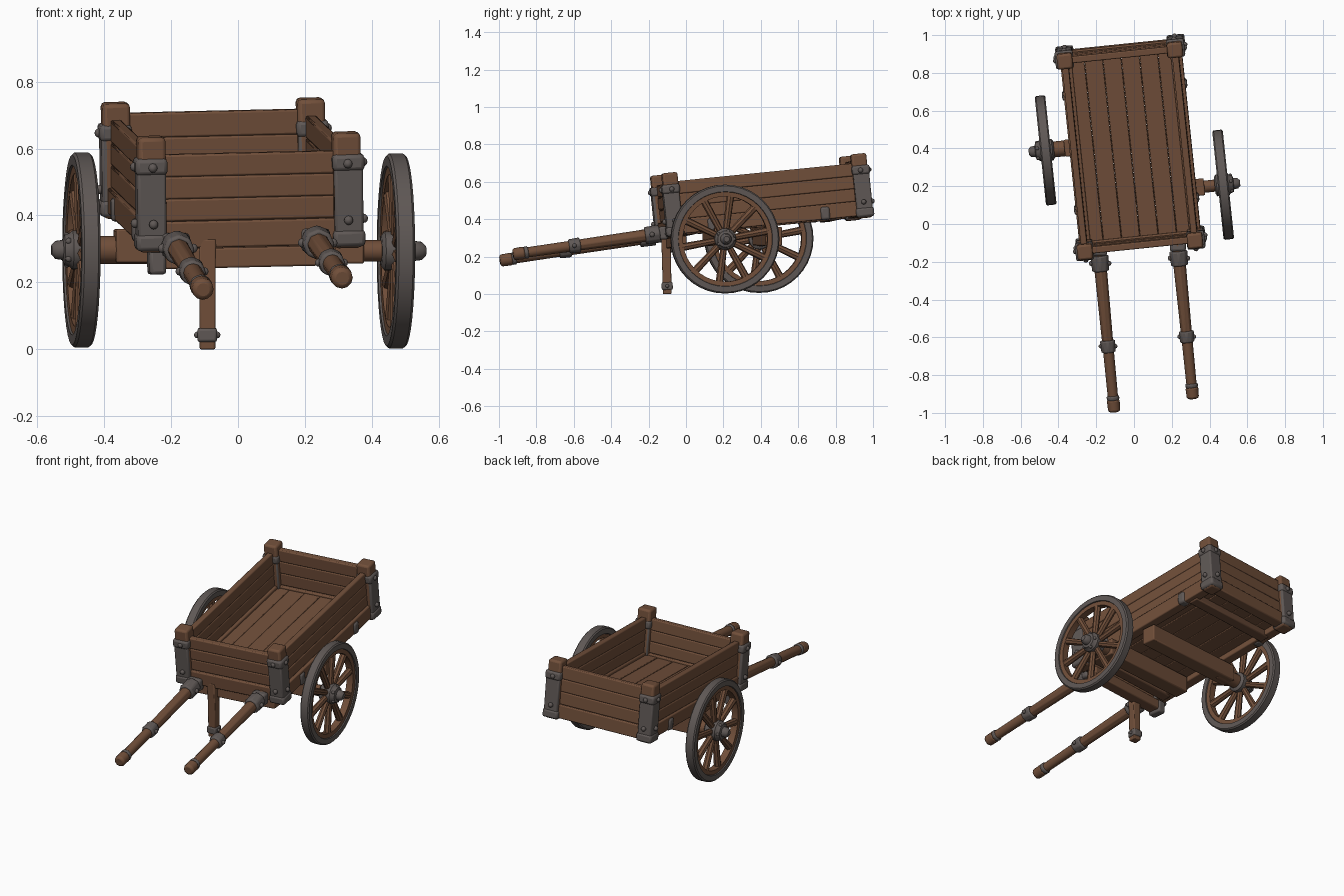
import bpy, bmesh, math, random
from mathutils import Matrix, Vector

if "Cube" in bpy.data.objects:
    bpy.data.objects.remove(bpy.data.objects["Cube"])

random.seed(4)
R = math.radians


def material(name, col):
    m = bpy.data.materials.new(name)
    m.diffuse_color = (*col, 1)
    m.use_nodes = True
    m.node_tree.nodes["Principled BSDF"].inputs["Base Color"].default_value = m.diffuse_color
    return m


WOOD = material("brown_wood", (0.165, 0.078, 0.042))
DARK = material("dark_wood", (0.135, 0.065, 0.036))
IRON = material("grey_iron", (0.115, 0.098, 0.092))

YAW = Matrix.Rotation(R(6), 4, 'Z')
# Cart body frame: turned, pitched up at the back, slightly rolled
BED = (Matrix.Translation((-0.018, 0.42, 0.345)) @ YAW
       @ Matrix.Rotation(R(5.7), 4, 'X') @ Matrix.Rotation(R(-1.3), 4, 'Y'))


def finish(name, bm, mat, mx, bevel=0.0):
    bmesh.ops.recalc_face_normals(bm, faces=bm.faces)
    me = bpy.data.meshes.new(name)
    bm.to_mesh(me)
    bm.free()
    ob = bpy.data.objects.new(name, me)
    bpy.context.collection.objects.link(ob)
    me.materials.append(mat)
    ob.matrix_world = mx
    if bevel:
        b = ob.modifiers.new("bevel", 'BEVEL')
        b.width, b.segments = bevel, 2
    bpy.ops.object.select_all(action='DESELECT')
    ob.select_set(True)
    bpy.context.view_layer.objects.active = ob
    bpy.ops.object.shade_smooth_by_angle(angle=R(40))
    return ob


def box(name, c, s, mat, mx=BED, bevel=0.006):
    bm = bmesh.new()
    bmesh.ops.create_cube(bm, size=1)
    bmesh.ops.scale(bm, vec=s, verts=bm.verts)
    bmesh.ops.translate(bm, vec=c, verts=bm.verts)
    return finish(name, bm, mat, mx, bevel)


def rod(name, p, q, r0, r1, mat, mx=Matrix(), sides=12, bevel=0.005):
    p, q = Vector(p), Vector(q)
    bm = bmesh.new()
    bmesh.ops.create_cone(bm, cap_ends=True, segments=sides, radius1=r0, radius2=r1, depth=(q - p).length)
    if sides == 4:
        bmesh.ops.rotate(bm, matrix=Matrix.Rotation(R(45), 3, 'Z'), verts=bm.verts)
    rot = (q - p).to_track_quat('Z', 'Y').to_matrix().to_4x4()
    bmesh.ops.transform(bm, matrix=Matrix.Translation((p + q) / 2) @ rot, verts=bm.verts)
    return finish(name, bm, mat, mx, bevel)


def lathe(name, prof, mat, mx, closed=False, n=40):
    """Revolve (radius, x) points about the x axis."""
    bm = bmesh.new()
    rings = [[bm.verts.new((x, r * math.cos(2 * math.pi * i / n), r * math.sin(2 * math.pi * i / n)))
              for i in range(n)] for r, x in prof]
    for a in range(len(prof) if closed else len(prof) - 1):
        u, v = rings[a], rings[(a + 1) % len(prof)]
        for i in range(n):
            j = (i + 1) % n
            bm.faces.new((u[i], u[j], v[j], v[i]))
    if not closed:
        bm.faces.new(rings[0])
        bm.faces.new(rings[-1])
    return finish(name, bm, mat, mx)


def bolt(c, mx=BED, r=0.014):
    bm = bmesh.new()
    bmesh.ops.create_uvsphere(bm, u_segments=10, v_segments=6, radius=r)
    bmesh.ops.translate(bm, vec=c, verts=bm.verts)
    finish("bolt", bm, IRON, mx)


HX, HY = 0.293, 0.51

# Floor planks
for i in range(6):
    w = 2 * HX / 6
    box("floor_plank", (-HX + w * (i + 0.5), 0, 0.068 + random.uniform(-.003, .003)),
        (w - 0.001, 2 * HY, 0.034), WOOD, bevel=0.004)

# Sills and stacked wall boards
for s in (-1, 1):
    box("side_sill", (s * HX, 0, 0.058), (0.06, 2 * HY, 0.08), WOOD)
    for k in range(3):
        box("side_board", (s * (HX + random.uniform(-.003, .003)), 0, 0.131 + k * 0.068),
            (0.034, 2 * HY, 0.068), WOOD)
    h = 0.295 if s < 0 else 0.318
    box("end_sill", (0, s * HY, 0.055), (2 * HX, 0.06, 0.08), WOOD)
    for k in range(3):
        d = (h - 0.095) / 3
        box("end_board", (0, s * (HY + random.uniform(-.003, .003)), 0.095 + d * (k + 0.5)),
            (2 * HX, 0.036, d), WOOD)

# Corner posts with iron sleeves, rims and bolts
for sx in (-1, 1):
    for sy in (-1, 1):
        x, y = sx * HX, sy * HY
        box("corner_post", (x, y, 0.177), (0.082, 0.082, 0.345), WOOD, bevel=0.012)
        box("post_sleeve", (x + sx * 0.003, y + sy * 0.003, 0.15), (0.086, 0.086, 0.26), IRON, bevel=0.008)
        for z in (0.035, 0.262):
            box("sleeve_band", (x + sx * 0.003, y + sy * 0.003, z), (0.096, 0.096, 0.05), IRON, bevel=0.012)
        for z in (0.09, 0.26):
            bolt((x + sx * 0.05, y, z))
            bolt((x, y + sy * 0.05, z))
    # Iron clips on the sills
    for y in (-0.31, 0.3):
        box("sill_clip", (sx * (HX + 0.012), y, 0.05), (0.055, 0.05, 0.07), IRON, bevel=0.012)

# Underside joists
for y in (-0.42, 0.36):
    box("floor_joist", (0, y, 0.035), (2 * HX, 0.06, 0.05), DARK)

# Front cross beam with iron end
FRONT = Matrix.Translation((0.02, -0.06, 0.275)) @ YAW @ Matrix.Rotation(R(-1.3), 4, 'Y')
box("front_cross_beam", (0, 0, 0), (0.54, 0.07, 0.06), WOOD, FRONT)
box("cross_beam_cap", (-0.265, 0, -0.008), (0.05, 0.085, 0.075), IRON, FRONT, 0.01)


# Wheels, hubs and axle beams
def wheel(centre, s, stub_r, beam_len):
    mx = Matrix.Translation(centre) @ YAW
    lathe("wheel_tyre", [(0.252, -0.022), (0.254, -0.028), (0.284, -0.028), (0.291, -0.021),
                         (0.291, 0.021), (0.284, 0.028), (0.254, 0.028), (0.252, 0.022)], IRON, mx, True)
    lathe("wheel_felloe", [(0.228, -0.02), (0.255, -0.022), (0.255, 0.022), (0.228, 0.02)], WOOD, mx, True)
    for i in range(10):
        a = 2 * math.pi * (i + 0.3) / 10
        d = Vector((0, math.cos(a), math.sin(a)))
        rod("wheel_spoke", d * 0.035, d * 0.24, 0.017, 0.021, WOOD, mx, 8, 0)
    lathe("wheel_hub", [(0.045, -s * 0.045), (0.058, -s * 0.035), (0.058, s * 0.028), (0.05, s * 0.036),
                        (0.044, s * 0.052), (0.03, s * 0.056), (0.027, s * 0.078), (0.015, s * 0.09)],
          IRON, mx, n=20)
    for i in range(5):
        a = 2 * math.pi * i / 5
        bolt((s * 0.042, 0.045 * math.cos(a), 0.045 * math.sin(a)), mx, 0.01)
    rod("axle_stub", (-s * 0.03, 0, 0), (-s * 0.2, 0, 0), stub_r, stub_r, WOOD, mx)
    box("axle_beam", (-s * (0.1 + beam_len / 2), 0, 0.012), (beam_len, 0.09, 0.1), WOOD, mx)


wheel((-0.468, 0.39, 0.297), -1, 0.042, 0.66)
wheel((0.472, 0.208, 0.294), 1, 0.032, 0.62)

# Pull handles: wood shaft, iron collars and rounded grip
for p, q in (((-0.192, -0.08, 0.322), (-0.104, -0.995, 0.178)),
             ((0.226, -0.06, 0.335), (0.312, -0.925, 0.212))):
    p, q = Vector(p), Vector(q)
    at = lambda t: p.lerp(q, t)
    rod("handle_shaft", p, at(0.65), 0.036, 0.03, WOOD, sides=8)
    rod("handle_grip_bar", at(0.6), at(0.96), 0.029, 0.027, WOOD)
    rod("handle_grip_end", at(0.925), q, 0.034, 0.032, WOOD, bevel=0.012)
    for t, r, w in ((0.14, 0.05, 0.045), (0.62, 0.042, 0.035), (0.92, 0.036, 0.014)):
        rod("handle_collar", at(t - w), at(t + w), r, r * 0.94, IRON, sides=8, bevel=0.008)
    for s in (-1, 1):
        bolt(at(0.62) + Vector((s * 0.038, 0, 0)), Matrix(), 0.012)
        bolt(at(0.14) + Vector((s * 0.046, 0, 0)), Matrix())
    box("handle_bracket", at(0.07), (0.085, 0.05, 0.07), IRON, Matrix(), 0.012)

# Prop leg with iron cuff
rod("prop_leg", (-0.091, -0.1, 0), (-0.091, -0.108, 0.33), 0.033, 0.035, WOOD, sides=4)
rod("leg_cuff", (-0.092, -0.1, 0.022), (-0.092, -0.101, 0.064), 0.042, 0.042, IRON, sides=4, bevel=0.008)
for s in (-1, 1):
    bolt((-0.092 + s * 0.03, -0.1, 0.043), Matrix(), 0.01)
